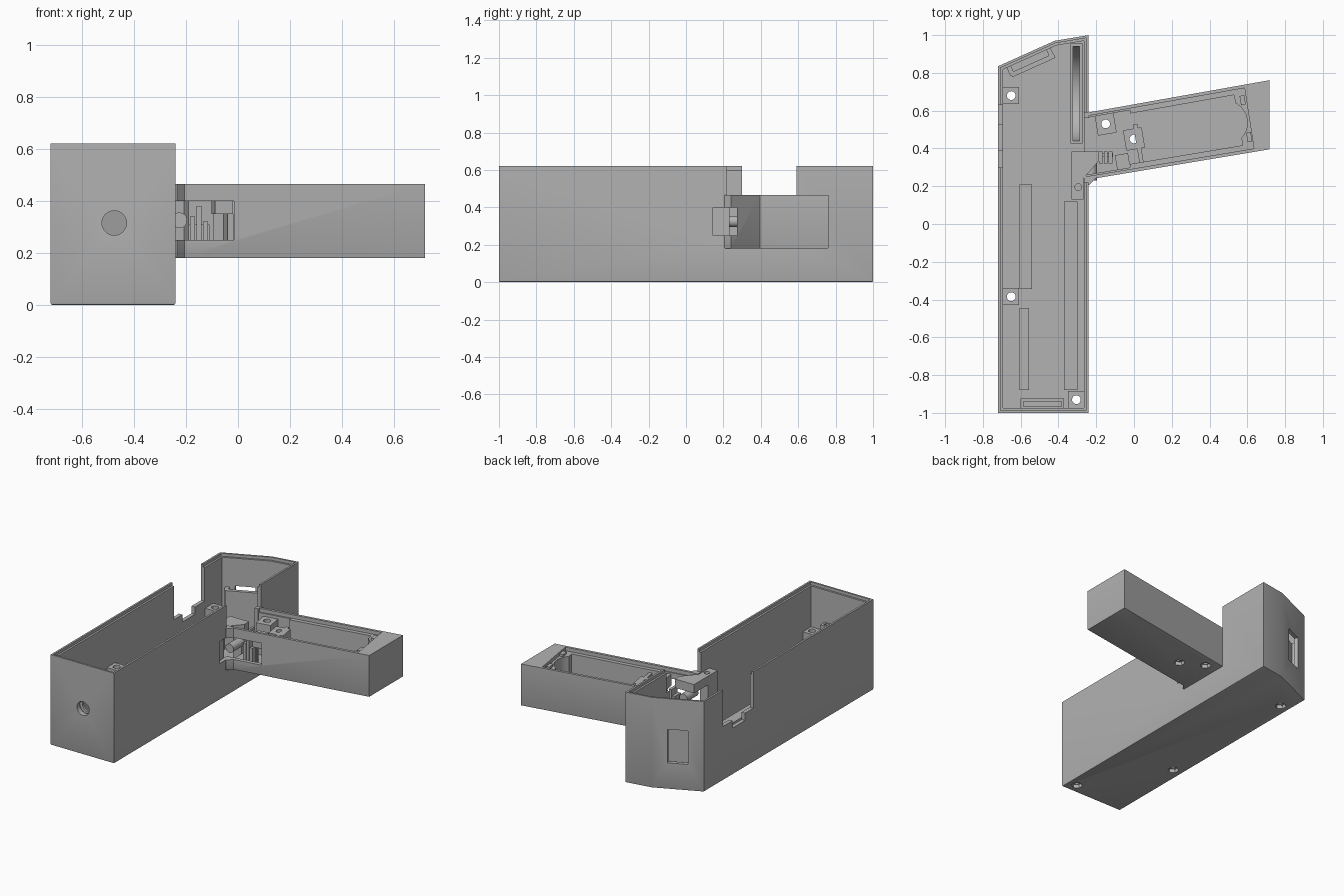
import bpy, bmesh, math
from mathutils import Matrix, Vector

default = bpy.data.objects.get("Cube")
if default:
    bpy.data.objects.remove(default)

gray = bpy.data.materials.new("plain gray")
gray.use_nodes = True
gray.diffuse_color = (0.45, 0.45, 0.45, 1)
gray.node_tree.nodes["Principled BSDF"].inputs["Base Color"].default_value = (0.45, 0.45, 0.45, 1)
parts = []


def finish(name, bm, keep):
    bmesh.ops.recalc_face_normals(bm, faces=bm.faces)
    mesh = bpy.data.meshes.new(name)
    bm.to_mesh(mesh)
    bm.free()
    ob = bpy.data.objects.new(name, mesh)
    bpy.context.scene.collection.objects.link(ob)
    mesh.materials.append(gray)
    if keep:
        parts.append(ob)
    else:
        ob.hide_render = True
    return ob


def prism(name, pts, z0, z1, keep=True, bevel=0):
    bm = bmesh.new()
    base = bm.faces.new([bm.verts.new((x, y, z0)) for x, y in pts])
    top = bmesh.ops.extrude_face_region(bm, geom=[base])["geom"]
    bmesh.ops.translate(bm, vec=(0, 0, z1 - z0), verts=[v for v in top if isinstance(v, bmesh.types.BMVert)])
    if bevel:
        low = [e for e in bm.edges if all(abs(v.co.z - z0) < 1e-5 for v in e.verts)]
        bmesh.ops.bevel(bm, geom=low, offset=bevel, segments=2, profile=0.5, affect='EDGES')
    return finish(name, bm, keep)


def box(name, x0, x1, y0, y1, z0, z1, keep=True):
    return prism(name, [(x0, y0), (x1, y0), (x1, y1), (x0, y1)], z0, z1, keep)


def turned_box(name, cx, cy, length, width, angle, z0, z1, keep=True):
    along = Vector((math.cos(angle), math.sin(angle))) * length / 2
    across = Vector((-math.sin(angle), math.cos(angle))) * width / 2
    c = Vector((cx, cy))
    return prism(name, [c - along - across, c + along - across, c + along + across, c - along + across],
                 z0, z1, keep)


def rod(name, centre, radius, depth, axis='Z', sides=32, keep=True):
    bm = bmesh.new()
    turn = {'X': Matrix.Rotation(math.pi / 2, 4, 'Y'), 'Y': Matrix.Rotation(math.pi / 2, 4, 'X'),
            'Z': Matrix.Identity(4)}[axis]
    bmesh.ops.create_cone(bm, cap_ends=True, segments=sides, radius1=radius, radius2=radius, depth=depth,
                          matrix=Matrix.Translation(centre) @ turn)
    return finish(name, bm, keep)


def cut(ob, *cutters):
    for cutter in cutters:
        mod = ob.modifiers.new("cut", 'BOOLEAN')
        mod.operation, mod.solver, mod.object = 'DIFFERENCE', 'EXACT', cutter
        with bpy.context.temp_override(object=ob, active_object=ob, selected_objects=[ob]):
            bpy.ops.object.modifier_apply(modifier=mod.name)
        bpy.data.objects.remove(cutter)


def inset(pts, d):
    # Offset a counter-clockwise outline inwards
    out = []
    for i, p in enumerate(pts):
        p, a, b = Vector(p), Vector(pts[i - 1]), Vector(pts[(i + 1) % len(pts)])
        e, f = (p - a).normalized(), (b - p).normalized()
        n, m = Vector((-e.y, e.x)), Vector((-f.y, f.x))
        out.append(p + (n + m) * d / (1 + n.dot(m)))
    return out


def screw_hole(ob, x, y, z):
    cut(ob, rod("drill", (x, y, z), 0.023, 1.2, keep=False),
        rod("nut_pocket", (x, y, z), 0.036, 0.05, sides=6, keep=False))


# Main housing shell with a stepped rim
outline = [(-0.72, -1), (-0.24, -1), (-0.24, 1), (-0.42, 0.97), (-0.72, 0.835)]
housing = prism("housing", outline, 0, 0.62, bevel=0.008)
cut(housing, prism("cavity", inset(outline, 0.026), 0.025, 0.8, False),
    prism("rim_step", inset(outline, 0.013), 0.6, 0.8, False))

# Openings: handle side, far side notch with dip, trigger, front cable hole, rear window
slope = math.atan2(0.135, 0.30)
cut(housing,
    box("handle_notch", -0.3, -0.2, 0.22, 0.59, 0.465, 0.8, False),
    box("handle_passage", -0.3, -0.2, 0.255, 0.56, 0.205, 0.7, False),
    box("side_notch", -0.8, -0.66, 0.3, 0.63, 0.37, 0.8, False),
    box("side_dip", -0.8, -0.66, 0.39, 0.525, 0.32, 0.5, False),
    box("trigger_corner", -0.3, -0.2, 0.145, 0.27, 0.25, 0.40, False),
    rod("cable_hole", (-0.475, -1, 0.315), 0.047, 0.2, 'Y', keep=False),
    turned_box("rear_window", -0.57, 0.902, 0.13, 0.12, slope, 0.18, 0.41, False))

# Handle with a battery pocket, rounded at the far end
def front_y(x):
    return 0.235 + 0.1667 * (x + 0.245)


def back_y(x):
    return 0.59 + 0.178 * (x + 0.245)


def span(x0, x1, d, skew=0):
    return [(x0, front_y(x0) + d), (x1 + skew, front_y(x1 + skew) + d), (x1, back_y(x1) - d), (x0, back_y(x0) - d)]


handle = prism("handle", [(-0.255, 0.205), (-0.235, 0.207), (-0.205, front_y(-0.205)), (0.718, front_y(0.718)),
                          (0.718, back_y(0.718)), (-0.255, back_y(-0.255))], 0.18, 0.465, bevel=0.004)
cut(handle, prism("switch_bay", span(-0.3, -0.02, 0.027), 0.205, 0.7, False),
    prism("battery_bay", span(-0.03, 0.53, 0.045, 0.045), 0.205, 0.7, False),
    prism("handle_rim_step", span(-0.3, 0.585, 0.018, 0.05), 0.44, 0.7, False),
    rod("battery_end", (0.48, 0.535, 0.455), 0.12, 0.5, keep=False),
    box("trigger_opening", -0.3, -0.015, 0.1, 0.31, 0.25, 0.40, False))

# Battery bay partition and end clips
tilt = math.atan2(0.1667, 1)
turned_box("battery_partition", 0.025, 0.415, 0.022, 0.23, tilt, 0.2, 0.42)
for x, y in ((0.575, 0.655), (0.61, 0.46)):
    turned_box("end_clip", x, y, 0.025, 0.05, tilt, 0.43, 0.455)

# Screw bosses with nut pockets beneath
for x, y in ((-0.65, 0.68), (-0.65, -0.385), (-0.305, -0.93)):
    boss = box("housing_boss", x - 0.045, x + 0.042, y - 0.045, y + 0.045, 0.01, 0.32)
    screw_hole(boss, x, y, 0)
    screw_hole(housing, x, y, 0)
for x, y in ((-0.15, 0.53), (0.0, 0.45)):
    boss = turned_box("handle_boss", x, y, 0.1, 0.11, tilt, 0.19, 0.42)
    screw_hole(boss, x, y, 0.18)
    screw_hole(handle, x, y, 0.18)

# Floor rails
for x0, x1, y0, y1 in ((-0.605, -0.54, -0.345, 0.21), (-0.605, -0.555, -0.88, -0.445), (-0.37, -0.3, -0.88, 0.12)):
    box("floor_rail", x0, x1, y0, y1, 0.01, 0.07)

# Front cable bracket and rear panel holder
bracket = box("front_bracket", -0.6, -0.37, -0.98, -0.925, 0.01, 0.38)
cut(bracket, box("bracket_slot", -0.585, -0.385, -0.965, -0.94, 0.05, 0.6, False),
    rod("bracket_hole", (-0.475, -0.95, 0.315), 0.047, 0.2, 'Y', keep=False))
turned_box("rear_panel_holder", -0.535, 0.84, 0.25, 0.025, slope, 0.01, 0.40)
for side in (-1, 1):
    turned_box("panel_holder_end", -0.55 + side * 0.105, 0.862 + side * 0.047, 0.025, 0.06, slope, 0.01, 0.40)

# Cradle for a round disc
cradle = box("disc_cradle", -0.337, -0.272, 0.425, 0.955, 0.01, 0.29)
cut(cradle, rod("disc_space", (-0.305, 0.69, 0.3), 0.25, 0.034, 'X', 64, False))

# Trigger mount, button and switch pieces
mount = prism("trigger_mount", [(-0.33, 0.13), (-0.268, 0.13), (-0.268, 0.24), (-0.185, 0.335),
                                (-0.185, 0.385), (-0.33, 0.385)], 0.40, 0.46)
cut(mount, rod("mount_hole", (-0.295, 0.195, 0.43), 0.018, 0.3, keep=False))
box("mount_post", -0.33, -0.272, 0.13, 0.235, 0.01, 0.40)
rod("trigger_button", (-0.225, 0.29, 0.325), 0.03, 0.12, 'Y')
for x0, x1, z1 in ((-0.185, -0.165, 0.34), (-0.16, -0.14, 0.38), (-0.135, -0.115, 0.32)):
    box("switch_prong", x0, x1, 0.32, 0.385, 0.2, z1)
box("switch_bar", -0.19, -0.11, 0.355, 0.375, 0.2, 0.31)
turned_box("switch_stop", -0.06, 0.33, 0.07, 0.08, tilt, 0.35, 0.43)

# Smooth round surfaces, keep hard edges
bpy.ops.object.select_all(action='DESELECT')
for ob in parts:
    ob.select_set(True)
bpy.context.view_layer.objects.active = housing
bpy.ops.object.shade_smooth_by_angle(angle=math.radians(25))
